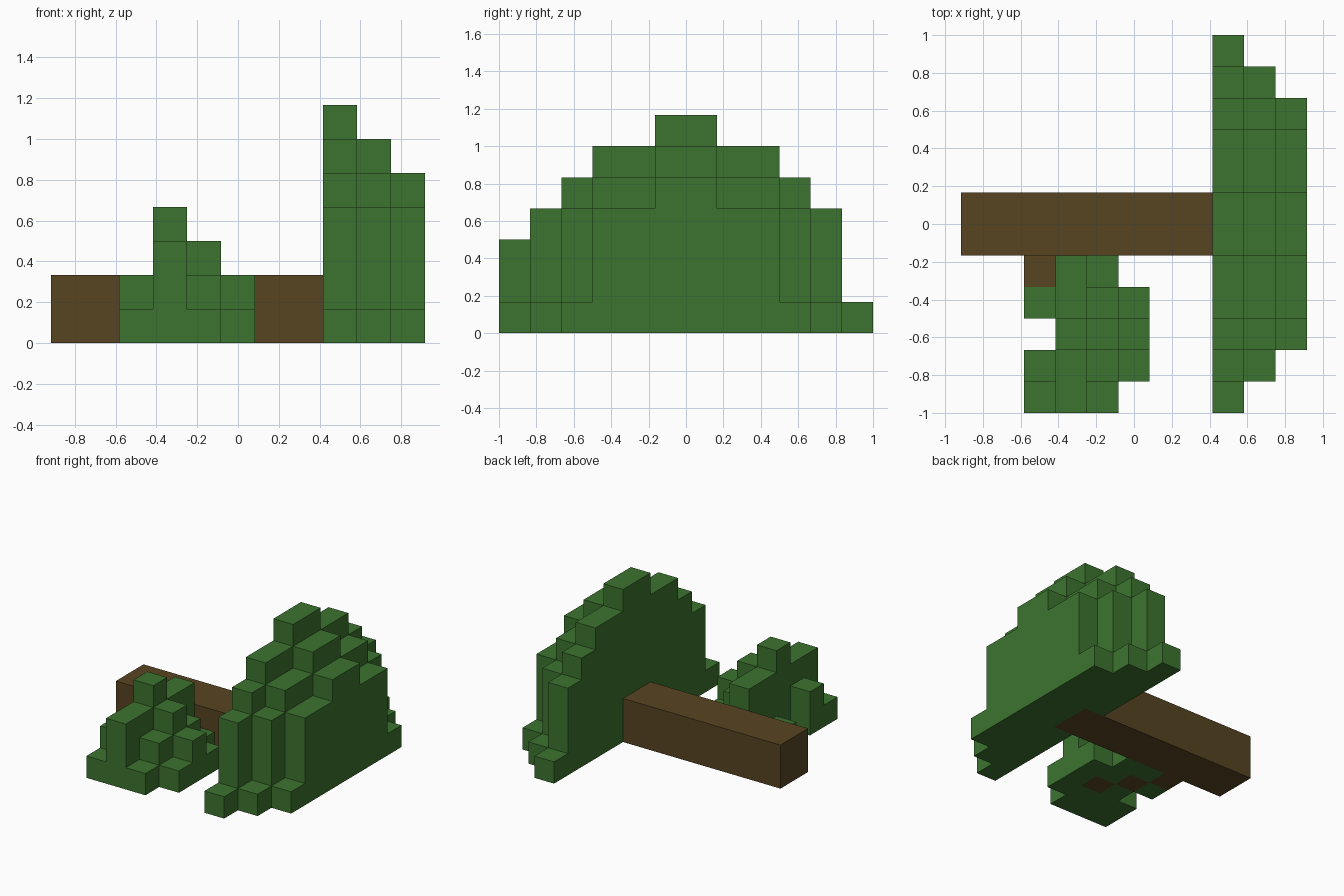
import bpy, bmesh

# Remove the default object
cube = bpy.data.objects.get("Cube")
if cube:
    bpy.data.objects.remove(cube, do_unlink=True)

U = 1 / 6                      # edge of one block
OX, OY = -5.5 * U, -1.0        # corner of the block grid


def material(name, rgb):
    m = bpy.data.materials.new(name)
    m.use_nodes = True
    m.diffuse_color = (*rgb, 1)
    m.node_tree.nodes["Principled BSDF"].inputs["Base Color"].default_value = (*rgb, 1)
    return m


LEAF = material("leaf_green", (0.045, 0.175, 0.028))
BARK = material("bark_brown", (0.095, 0.058, 0.016))


def block_object(name, cells, mat):
    """Build only the outer faces of a set of grid blocks, then merge flat areas."""
    bm = bmesh.new()
    for cell in sorted(cells):
        for axis in range(3):
            for side in (0, 1):
                near = list(cell)
                near[axis] += 2 * side - 1
                if tuple(near) in cells:
                    continue
                a, b = (axis + 1) % 3, (axis + 2) % 3
                ring = []
                for da, db in ((0, 0), (1, 0), (1, 1), (0, 1)):
                    p = list(cell)
                    p[axis] += side
                    p[a] += da
                    p[b] += db
                    ring.append(bm.verts.new((OX + p[0] * U, OY + p[1] * U, p[2] * U)))
                bm.faces.new(ring if side else ring[::-1])
    bmesh.ops.remove_doubles(bm, verts=bm.verts, dist=0.001)
    bmesh.ops.dissolve_limit(bm, angle_limit=0.01, verts=bm.verts, edges=bm.edges)
    mesh = bpy.data.meshes.new(name)
    bm.to_mesh(mesh)
    bm.free()
    mesh.materials.append(mat)
    obj = bpy.data.objects.new(name, mesh)
    bpy.context.collection.objects.link(obj)
    return obj


def stack(rows):
    """Blocks from {column: (first row, heights)}."""
    return {(i, j0 + n, k)
            for i, (j0, heights) in rows.items()
            for n, h in enumerate(heights) for k in range(h)}


# Fallen trunk, reaching one block into the crown, and its diagonal branch
trunk = {(i, j, k) for i in range(9) for j in (5, 6) for k in (0, 1)}
branch = {(2 + n, 4 - n, 0) for n in range(3)}

# Crown: mirrored, stepped slices shrinking away from the trunk
slices = [(7, 6, 6, 5, 4, 1), (6, 5, 5, 4, 1), (5, 4, 4, 1)]
crown = stack({8 + n: (6 - len(s), s[::-1] + s) for n, s in enumerate(slices)})

# Small clump of leaves around the branch
clump = stack({2: (0, (1, 2, 0, 1)),
               3: (0, (3, 3, 4, 3, 3)),
               4: (0, (1, 2, 3, 2, 1)),
               5: (1, (1, 2, 1))})

block_object("trunk", trunk, BARK)
block_object("branch", branch, BARK)
block_object("crown", crown - trunk, LEAF)
block_object("leaf_clump", clump - branch, LEAF)
